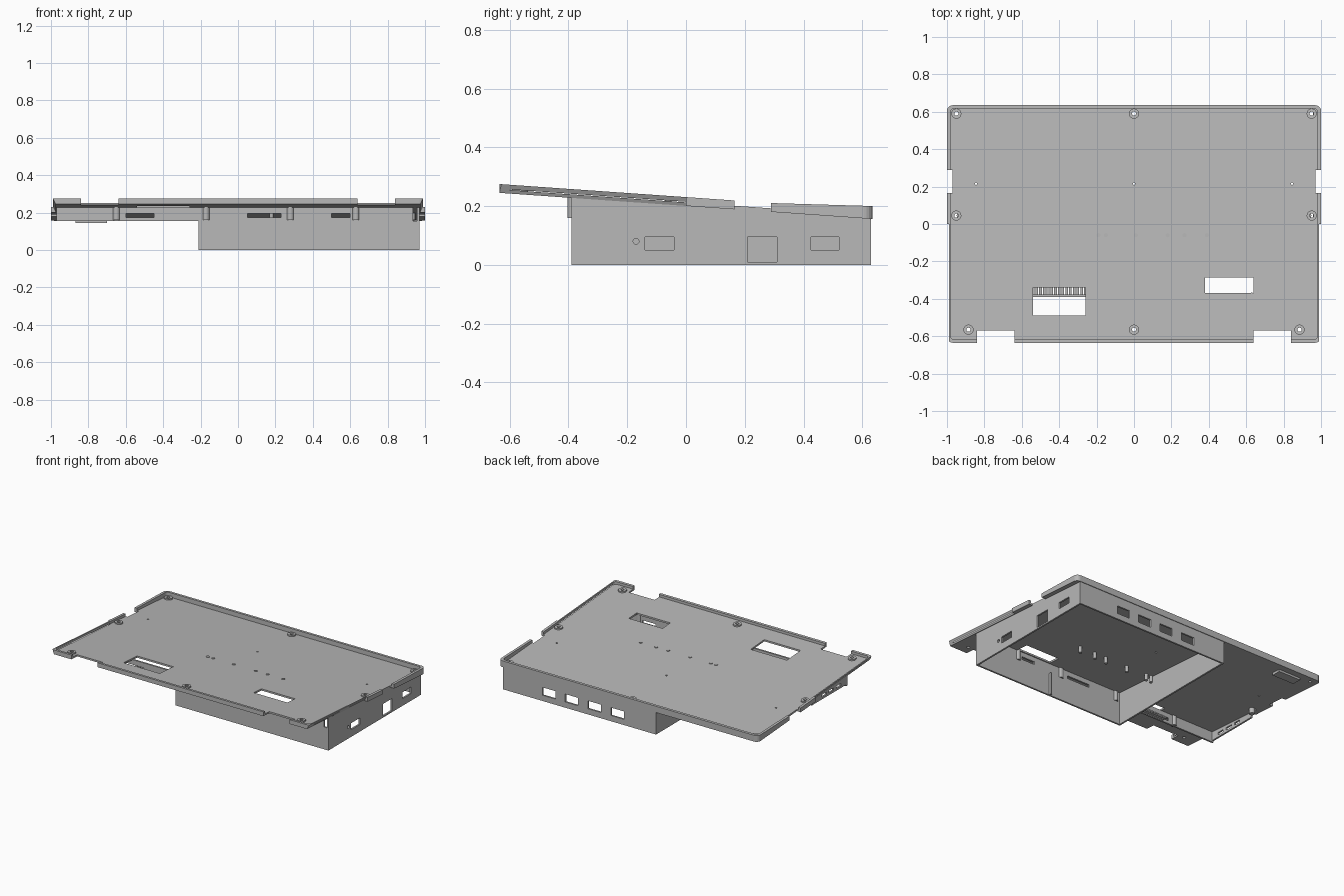
import bpy, bmesh, math
from mathutils import Vector

old = bpy.data.objects.get("Cube")
if old:
    bpy.data.objects.remove(old, do_unlink=True)

grey = bpy.data.materials.new("plain grey")
grey.use_nodes = True
grey.diffuse_color = (0.48, 0.48, 0.48, 1)
grey.node_tree.nodes["Principled BSDF"].inputs["Base Color"].default_value = (0.48, 0.48, 0.48, 1)


def under(y):
    """Height of the sloping tray's underside."""
    return 0.245 - 0.07 * (y + 0.635)


def prism(bm, pts, axis, lo, hi):
    """Convex outline swept along an axis from lo to hi."""
    def place(p, d):
        c = list(p)
        c.insert(axis, d)
        return bm.verts.new(c)
    a = [place(p, lo) for p in pts]
    b = [place(p, hi) for p in pts]
    n = len(pts)
    faces = [bm.faces.new(a[::-1]), bm.faces.new(b)]
    faces += [bm.faces.new((a[i], a[(i + 1) % n], b[(i + 1) % n], b[i])) for i in range(n)]
    bmesh.ops.recalc_face_normals(bm, faces=faces)


def box(bm, x0, x1, y0, y1, z0, z1):
    prism(bm, [(x0, y0), (x1, y0), (x1, y1), (x0, y1)], 2, z0, z1)


def disc(bm, u, v, r, lo, hi, axis=2, n=20):
    ring = [(u + r * math.cos(math.tau * i / n), v + r * math.sin(math.tau * i / n)) for i in range(n)]
    prism(bm, ring, axis, lo, hi)


def rounded(bm, w, d, r, lo, hi):
    """Rounded rectangle of half sizes w, d."""
    pts = []
    for q, (sx, sy) in enumerate([(1, 1), (-1, 1), (-1, -1), (1, -1)]):
        for i in range(6):
            t = math.pi / 2 * (q + i / 5)
            pts.append((sx * (w - r) + r * math.cos(t), sy * (d - r) + r * math.sin(t)))
    prism(bm, pts, 2, lo, hi)


def make(name, bm):
    me = bpy.data.meshes.new(name)
    bm.to_mesh(me)
    bm.free()
    ob = bpy.data.objects.new(name, me)
    bpy.context.scene.collection.objects.link(ob)
    me.materials.append(grey)
    return ob


def cut(ob, bm):
    """Subtract the solids in bm and remove the cutter."""
    tool = make("cutter", bm)
    tool.hide_render = True
    mod = ob.modifiers.new("cut", 'BOOLEAN')
    mod.operation = 'DIFFERENCE'
    mod.solver = 'EXACT'
    mod.object = tool
    bpy.context.view_layer.update()
    deps = bpy.context.evaluated_depsgraph_get()
    me = bpy.data.meshes.new_from_object(ob.evaluated_get(deps))
    ob.modifiers.clear()
    ob.data = me
    bpy.data.objects.remove(tool, do_unlink=True)


def slope(ob):
    """Shear a flat part onto the tray's slope; the rim grows taller at the back."""
    for v in ob.data.vertices:
        if v.co.z > 0.025 and v.co.y > 0.29:
            v.co.z += 0.014 * (v.co.y - 0.29) / 0.345
        v.co.z += under(v.co.y)


screws = [(x, y) for y, xs in ((0.59, (-0.95, 0, 0.95)), (0.045, (-0.95, 0.95)),
                               (-0.565, (-0.885, 0, 0.885))) for x in xs]

# Tray: rounded plate with a raised rim
bm = bmesh.new()
rounded(bm, 1, 0.635, 0.03, 0, 0.03)
tray = make("tray", bm)
bm = bmesh.new()
rounded(bm, 0.982, 0.617, 0.02, 0.012, 0.1)
cut(tray, bm)

# Tray openings, edge notches, screw holes and undercut front sides
bm = bmesh.new()
box(bm, -0.54, -0.26, -0.49, -0.34, -0.1, 0.1)
box(bm, 0.38, 0.64, -0.37, -0.285, -0.1, 0.1)
for s in (-1, 1):
    box(bm, *sorted((s * 0.64, s * 0.84)), -0.7, -0.57, -0.1, 0.1)
    box(bm, *sorted((s * 0.97, s * 1.1)), 0.165, 0.29, -0.1, 0.1)
    prism(bm, [(s * 0.97, -0.01), (s * 0.995, 0.04), (s * 1.1, 0.04), (s * 1.1, -0.01)], 1, -0.7, 0)
for x, y in screws:
    disc(bm, x, y, 0.011, -0.1, 0.1)
for x in (-0.845, 0, 0.845):
    disc(bm, x, 0.215, 0.006, -0.1, 0.1, n=12)
cut(tray, bm)
slope(tray)

# Raised rings around the screw holes
bm = bmesh.new()
for x, y in screws:
    disc(bm, x, y, 0.027, 0.011, 0.021)
rings = make("screw_rings", bm)
bm = bmesh.new()
for x, y in screws:
    disc(bm, x, y, 0.011, -0.1, 0.1)
cut(rings, bm)
slope(rings)

# Small board pegs, showing as studs above the tray
bm = bmesh.new()
for x in (-0.19, -0.15, 0.01, 0.18, 0.27, 0.39):
    disc(bm, x, -0.06, 0.011, 0.16, under(-0.06) + 0.016, n=12)
make("board_pegs", bm)

# Larger posts under the tray
bm = bmesh.new()
for x in (-0.65, -0.17, 0.28, 0.63):
    disc(bm, x, -0.385, 0.018, 0.16, under(-0.385) + 0.004)
for x in (-0.93, 0.93):
    disc(bm, x, 0.045, 0.018, 0.16, under(0.045) + 0.004)
make("posts", bm)


def side_wall(bm, x, y0, y1, z):
    prism(bm, [(y0, z), (y1, z), (y1, under(y1) + 0.003), (y0, under(y0) + 0.003)], 0, x, x + 0.012)


# Housing: four walls with an open bottom
bm = bmesh.new()
side_wall(bm, 0.958, -0.39, 0.63, 0)
right = make("housing_side_wall", bm)
bm = bmesh.new()
for y0, y1, z0 in ((-0.14, -0.04, 0.05), (0.21, 0.31, 0.01), (0.425, 0.52, 0.05)):
    box(bm, 0.9, 1.1, y0, y1, z0, 0.095)
disc(bm, -0.17, 0.08, 0.01, 0.9, 1.1, axis=0)
cut(right, bm)

bm = bmesh.new()
side_wall(bm, -0.21, -0.39, 0.63, 0)
make("housing_inner_wall", bm)

bm = bmesh.new()
box(bm, -0.21, 0.97, 0.618, 0.63, 0, under(0.63) + 0.003)
back = make("housing_back_wall", bm)
bm = bmesh.new()
for x in (0.087, 0.265, 0.44, 0.615):
    box(bm, x - 0.05, x + 0.05, 0.5, 0.7, 0.04, 0.095)
cut(back, bm)

bm = bmesh.new()
box(bm, -0.21, 0.97, -0.39, -0.378, 0, 0.155)
box(bm, 0.37, 0.38, -0.378, -0.36, 0, 0.155)
make("housing_front_wall", bm)

# Slotted rib across the width, above the front wall
bm = bmesh.new()
box(bm, -0.97, 0.935, -0.39, -0.378, 0.155, under(-0.385) + 0.002)
rib = make("cross_rib", bm)
bm = bmesh.new()
for x0, x1 in ((-0.6, -0.45), (0.05, 0.23), (0.5, 0.6)):
    box(bm, x0, x1, -0.5, -0.3, 0.175, 0.195)
cut(rib, bm)

# Slotted skirt on the open side
bm = bmesh.new()
side_wall(bm, -0.97, -0.385, 0, 0.165)
skirt = make("side_skirt", bm)
bm = bmesh.new()
for y in (-0.32, -0.24, -0.16):
    box(bm, -1.1, -0.9, y, y + 0.05, 0.18, 0.197)
cut(skirt, bm)

# Vent grille slats behind the rib
bm = bmesh.new()
for i in range(15):
    x = -0.54 + 0.28 * i / 14
    box(bm, x - 0.007, x + 0.007, -0.38, -0.335, 0.155, 0.168)
make("vent_slats", bm)

# Low pad beneath the back corner
bm = bmesh.new()
box(bm, -0.87, -0.7, 0.52, 0.585, 0.145, 0.166)
make("corner_pad", bm)
